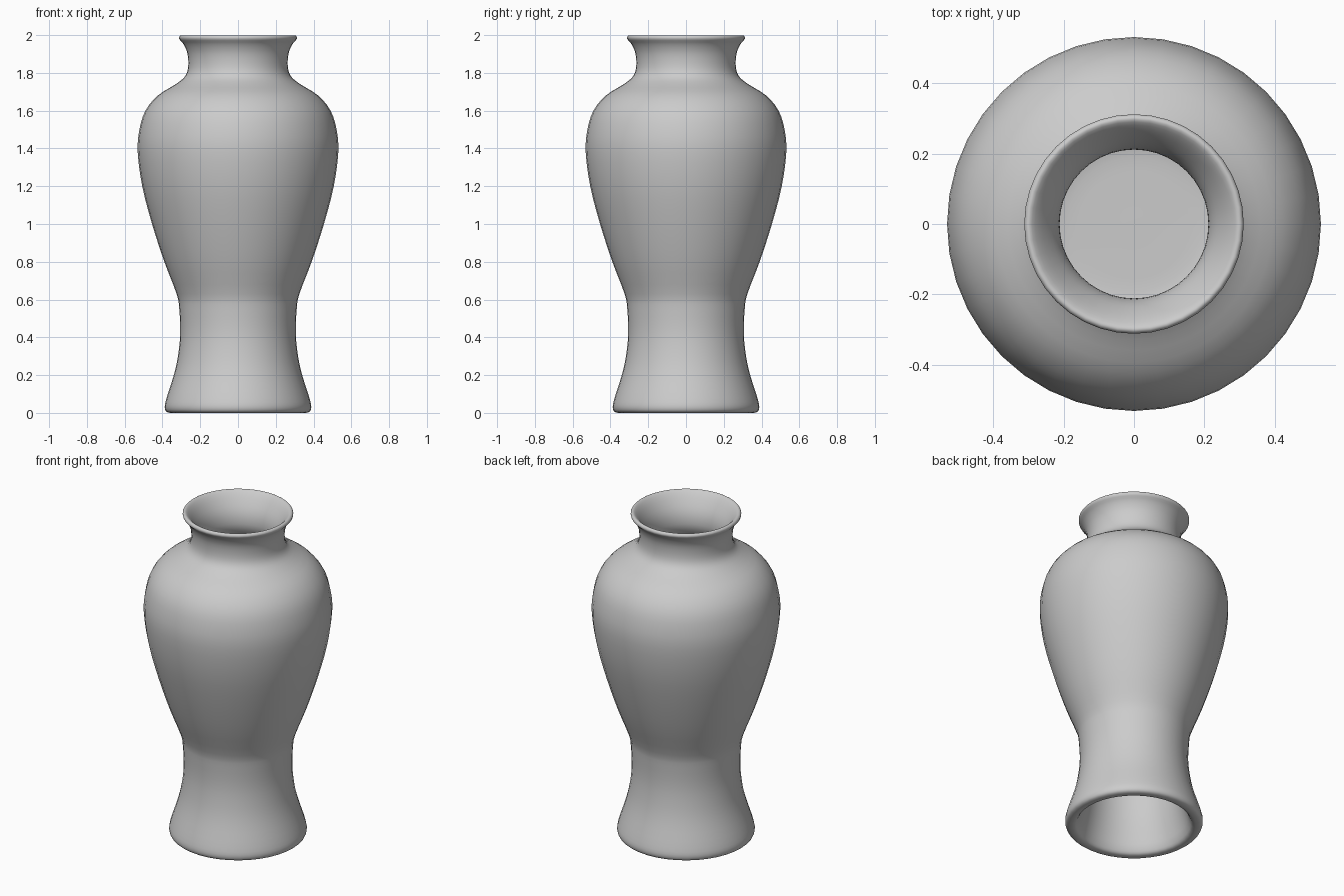
import bpy, bmesh, math
from mathutils import Vector

if "Cube" in bpy.data.objects:
    bpy.data.objects.remove(bpy.data.objects["Cube"])

SIDES = 40
STEPS = 3

# Closed profile (radius, height): recess centre, foot, outside, lip, inside floor centre
PROFILE = [
    (0.0, 0.58), (0.12, 0.58), (0.21, 0.57), (0.245, 0.52), (0.25, 0.40), (0.27, 0.22),
    (0.30, 0.08), (0.315, 0.03), (0.335, 0.003), (0.375, 0.004), (0.388, 0.03), (0.378, 0.08),
    (0.34, 0.20), (0.318, 0.30), (0.306, 0.42), (0.311, 0.55), (0.325, 0.63), (0.39, 0.80),
    (0.455, 1.00), (0.507, 1.20), (0.531, 1.38), (0.522, 1.50), (0.490, 1.60), (0.425, 1.68),
    (0.330, 1.74), (0.282, 1.78), (0.264, 1.83), (0.267, 1.90), (0.287, 1.95), (0.311, 1.98),
    (0.306, 1.997), (0.290, 1.995), (0.260, 1.96), (0.226, 1.90), (0.212, 1.84), (0.220, 1.78),
    (0.270, 1.71), (0.380, 1.64), (0.450, 1.54), (0.482, 1.40), (0.455, 1.18), (0.400, 0.97),
    (0.330, 0.78), (0.280, 0.68), (0.22, 0.645), (0.12, 0.64), (0.0, 0.64),
]


def smooth_curve(points, steps):
    """Catmull-Rom curve through the profile points."""
    p = [Vector(q) for q in points]
    out = []
    for i in range(len(p) - 1):
        a, b, c, d = p[max(i - 1, 0)], p[i], p[i + 1], p[min(i + 2, len(p) - 1)]
        for s in range(steps):
            t = s / steps
            out.append(0.5 * (2 * b + (c - a) * t + (2 * a - 5 * b + 4 * c - d) * t ** 2
                              + (3 * b - a - 3 * c + d) * t ** 3))
    return out + [p[-1]]


def lathe(name, points, material):
    """Turn a profile that starts and ends on the z axis."""
    bm = bmesh.new()
    rings = []
    for r, z in points[1:-1]:
        rings.append([bm.verts.new((r * math.cos(k * math.tau / SIDES),
                                    r * math.sin(k * math.tau / SIDES), max(z, 0)))
                      for k in range(SIDES)])
    first = bm.verts.new((0, 0, points[0][1]))
    last = bm.verts.new((0, 0, points[-1][1]))
    for k in range(SIDES):
        n = (k + 1) % SIDES
        bm.faces.new((first, rings[0][n], rings[0][k]))
        bm.faces.new((last, rings[-1][k], rings[-1][n]))
        for lo, hi in zip(rings, rings[1:]):
            bm.faces.new((lo[k], lo[n], hi[n], hi[k]))
    bmesh.ops.recalc_face_normals(bm, faces=bm.faces)
    for f in bm.faces:
        f.smooth = True
    mesh = bpy.data.meshes.new(name)
    bm.to_mesh(mesh)
    bm.free()
    mesh.materials.append(material)
    obj = bpy.data.objects.new(name, mesh)
    bpy.context.collection.objects.link(obj)
    return obj


# Plain grey ceramic
ceramic = bpy.data.materials.new("grey ceramic")
ceramic.diffuse_color = (0.6, 0.6, 0.6, 1)
ceramic.use_nodes = True
ceramic.node_tree.nodes["Principled BSDF"].inputs["Base Color"].default_value = ceramic.diffuse_color

# Hollow vase with a recessed foot
lathe("vase", smooth_curve(PROFILE, STEPS), ceramic)
